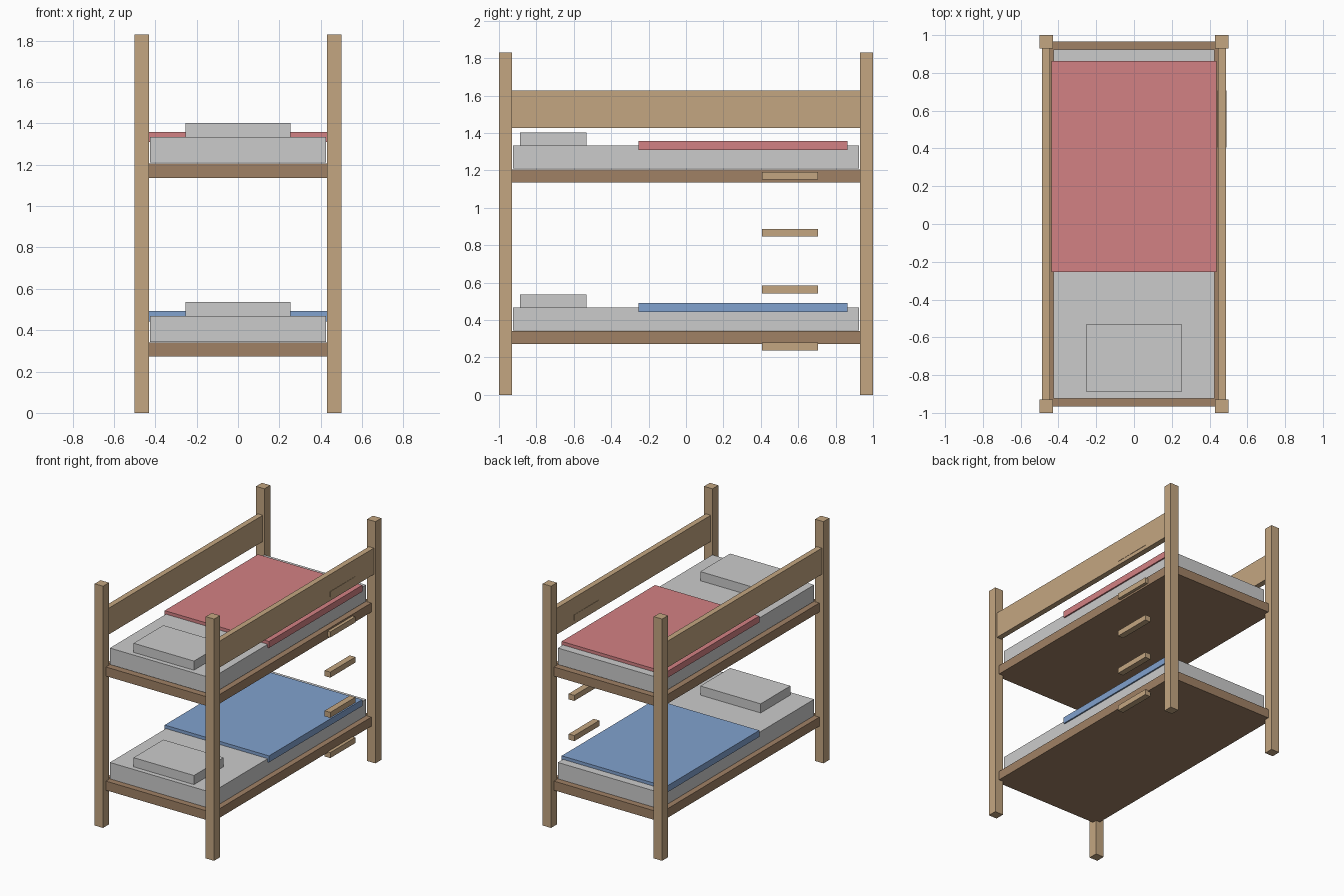
import bpy

if "Cube" in bpy.data.objects:
    bpy.data.objects.remove(bpy.data.objects["Cube"])


def material(name, rgb):
    m = bpy.data.materials.new(name)
    m.diffuse_color = (*rgb, 1.0)
    m.use_nodes = True
    m.node_tree.nodes["Principled BSDF"].inputs["Base Color"].default_value = m.diffuse_color
    return m


WOOD = material("light_wood", (0.55, 0.38, 0.22))
DARK = material("dark_wood", (0.35, 0.22, 0.13))
RED = material("red_cloth", (0.65, 0.22, 0.23))
BLUE = material("blue_cloth", (0.22, 0.36, 0.62))


def box(name, x, y, z, mat=None):
    """Box from (min, max) ranges along each axis."""
    bpy.ops.mesh.primitive_cube_add(size=1, location=[(a + b) / 2 for a, b in (x, y, z)])
    ob = bpy.context.object
    ob.name = name
    ob.scale = [b - a for a, b in (x, y, z)]
    bpy.ops.object.transform_apply(location=False, rotation=False, scale=True)
    if mat:
        ob.data.materials.append(mat)
    return ob


def span(centre, half):
    return (centre - half, centre + half)


# Corner posts and upper guard rails
for sx, side in ((-1, "left"), (1, "right")):
    for sy, end in ((-1, "front"), (1, "back")):
        box(f"{end}_{side}_post", span(sx * 0.465, 0.035), span(sy * 0.965, 0.035), (0, 1.83), WOOD)
    box(f"{side}_guard_rail", span(sx * 0.465, 0.021), (-0.965, 0.965), (1.427, 1.626), WOOD)

# Two bunks: platform, mattress, pillow and blanket
for level, base, mattress, cloth in (("lower", 0.272, 0.344, BLUE), ("upper", 1.136, 1.21, RED)):
    top = mattress + 0.124
    box(f"{level}_platform", (-0.465, 0.465), (-0.965, 0.965), (base, base + 0.069), DARK)
    box(f"{level}_mattress", (-0.426, 0.426), (-0.924, 0.924), (mattress, top))
    box(f"{level}_pillow", (-0.253, 0.253), (-0.888, -0.532), (top - 0.003, top + 0.069))
    box(f"{level}_blanket", (-0.437, 0.437), (-0.253, 0.863), (top - 0.025, top + 0.024), cloth)

# Ladder rungs on the right side, the top one set into the guard rail
for i in range(5):
    box(f"ladder_rung_{i + 1}", span(0.465, 0.0235), (0.406, 0.706), span(0.258 + 0.3045 * i, 0.021), WOOD)
